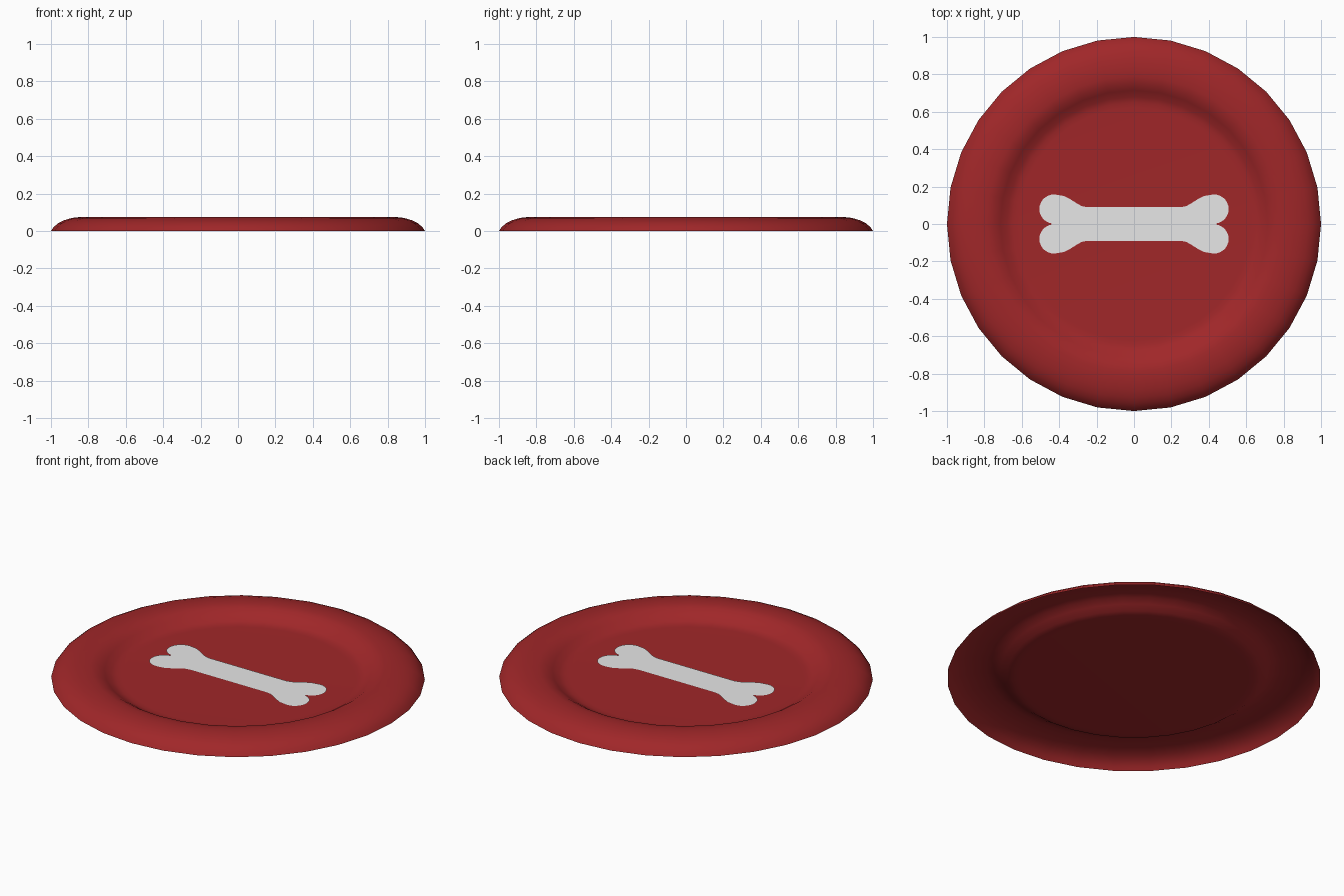
import bpy
import bmesh
from math import cos, sin, pi, radians

cube = bpy.data.objects.get("Cube")
if cube:
    bpy.data.objects.remove(cube, do_unlink=True)


def make_material(name, rgb):
    mat = bpy.data.materials.new(name)
    mat.use_nodes = True
    color = (*rgb, 1.0)
    mat.diffuse_color = color
    mat.node_tree.nodes["Principled BSDF"].inputs["Base Color"].default_value = color
    return mat


def make_object(name, bm, mat):
    mesh = bpy.data.meshes.new(name)
    bm.to_mesh(mesh)
    bm.free()
    mesh.materials.append(mat)
    obj = bpy.data.objects.new(name, mesh)
    bpy.context.collection.objects.link(obj)
    return obj


red = make_material("red plastic", (0.353, 0.02, 0.022))
white = make_material("pale grey print", (0.8, 0.8, 0.8))

SIDES = 32
DISC_Z = 0.014

# Flying disc: thin shell revolved from a rim-to-centre profile
profile = [(1.0, 0.0), (0.985, 0.021), (0.96, 0.042), (0.93, 0.057),
           (0.89, 0.069), (0.84, 0.075), (0.79, 0.075), (0.75, 0.067),
           (0.715, 0.046), (0.68, 0.023), (0.65, 0.015), (0.62, DISC_Z)]
bm = bmesh.new()
rings = []
for r, z in profile:
    rings.append([bm.verts.new((r * cos(2 * pi * i / SIDES),
                                r * sin(2 * pi * i / SIDES), z))
                  for i in range(SIDES)])
for outer, inner in zip(rings, rings[1:]):
    for i in range(SIDES):
        j = (i + 1) % SIDES
        bm.faces.new((outer[i], outer[j], inner[j], inner[i]))
bm.faces.new(rings[-1])
for face in bm.faces:
    face.smooth = True
make_object("flying_disc", bm, red)

# Bone print: one quarter outline, mirrored to all four corners
quarter = [(0.25, 0.09), (0.28, 0.096), (0.305, 0.11), (0.34, 0.132), (0.375, 0.15)]
for k in range(15):
    a = radians(105 - k * 185 / 14)
    quarter.append((0.428 + 0.078 * cos(a), 0.08 + 0.078 * sin(a)))
right_half = quarter + [(0.44, 0.0)] + [(x, -y) for x, y in reversed(quarter)]
outline = right_half + [(-x, -y) for x, y in right_half]

bm = bmesh.new()
face = bm.faces.new([bm.verts.new((x, y, DISC_Z + 0.004)) for x, y in outline])
face.normal_update()
if face.normal.z < 0:
    face.normal_flip()
bmesh.ops.triangulate(bm, faces=[face])
make_object("bone_print", bm, white)
